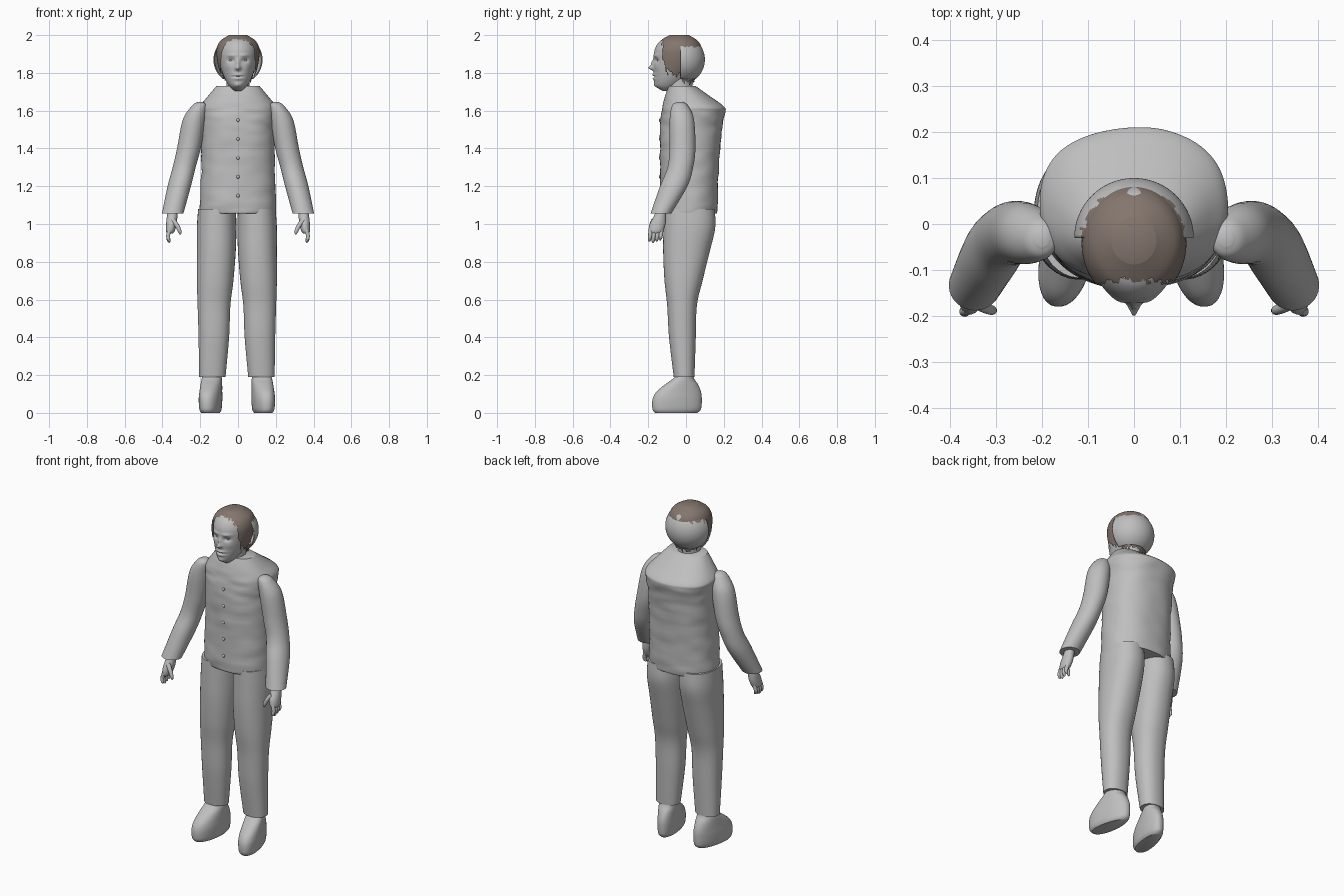
import bpy, bmesh, math
from mathutils import Vector, noise

if "Cube" in bpy.data.objects:
    bpy.data.objects.remove(bpy.data.objects["Cube"], do_unlink=True)


def material(name, rgb):
    m = bpy.data.materials.new(name)
    m.use_nodes = True
    m.diffuse_color = (*rgb, 1)
    bsdf = m.node_tree.nodes["Principled BSDF"]
    bsdf.inputs["Base Color"].default_value = (*rgb, 1)
    bsdf.inputs["Roughness"].default_value = 0.7
    return m


GREY = material("light grey", (0.52, 0.52, 0.52))
BROWN = material("brown hair", (0.23, 0.18, 0.155))


def finish(name, bm, mats=(GREY,), angle=50):
    bmesh.ops.recalc_face_normals(bm, faces=bm.faces)
    me = bpy.data.meshes.new(name)
    bm.to_mesh(me)
    bm.free()
    for m in mats:
        me.materials.append(m)
    ob = bpy.data.objects.new(name, me)
    bpy.context.collection.objects.link(ob)
    bpy.ops.object.select_all(action="DESELECT")
    bpy.context.view_layer.objects.active = ob
    ob.select_set(True)
    bpy.ops.object.shade_smooth_by_angle(angle=math.radians(angle))
    return ob


def spline(rows, steps):
    """Catmull-Rom refinement of a list of equal-length tuples."""
    rows = [Vector(r) for r in rows]
    out = []
    for i in range(len(rows) - 1):
        a, b, c, d = (rows[max(0, min(len(rows) - 1, i + k))] for k in (-1, 0, 1, 2))
        for s in range(steps):
            t = s / steps
            out.append(b + (c - a) * (t / 2) + (a * 2 - b * 5 + c * 4 - d) * (t * t / 2)
                       + (b * 3 - a - c * 3 + d) * (t ** 3 / 2))
    return out + [rows[-1]]


def loft(rows, steps=5, n=40, power=2.0, deform=None):
    """Stack of rounded sections; a row is (z, centre x, half width, front y, back y)."""
    bm = bmesh.new()
    rings = []
    for z, cx, rx, yf, yb in spline(rows, steps):
        ring = []
        for i in range(n):
            a = math.tau * (i + 0.5) / n
            c, s = math.cos(a), math.sin(a)
            p = Vector((cx + rx * math.copysign(abs(c) ** (2 / power), c),
                        (yf + yb) / 2 + (yb - yf) / 2 * math.copysign(abs(s) ** (2 / power), s), z))
            ring.append(bm.verts.new(deform(p) if deform else p))
        rings.append(ring)
    for a, b in zip(rings, rings[1:]):
        for i in range(n):
            bm.faces.new((a[i], a[(i + 1) % n], b[(i + 1) % n], b[i]))
    bm.faces.new(rings[0])
    bm.faces.new(rings[-1])
    return bm


def flip(bm, side, shift=0.0):
    for v in bm.verts:
        v.co.x = v.co.x * side + shift
    return bm


def tube(name, path, side):
    """Rounded finger along points (x, y, z, radius)."""
    bm = bmesh.new()
    rings = []
    pts = spline(path, 4)
    for i, p in enumerate(pts):
        d = (pts[min(i + 1, len(pts) - 1)] - pts[max(i - 1, 0)]).to_3d().normalized()
        u = d.cross(Vector((1, 0, 0))).normalized()
        w = d.cross(u)
        rings.append([bm.verts.new(p.to_3d() + (u * math.cos(a) + w * math.sin(a)) * p.w)
                      for a in (math.tau * k / 10 for k in range(10))])
    for a, b in zip(rings, rings[1:]):
        for i in range(10):
            bm.faces.new((a[i], a[(i + 1) % 10], b[(i + 1) % 10], b[i]))
    bm.faces.new(rings[0])
    bm.faces.new(rings[-1])
    finish(name, flip(bm, side))


def ellipsoid(name, centre, size, mats=(GREY,)):
    bm = bmesh.new()
    bmesh.ops.create_uvsphere(bm, u_segments=16, v_segments=10, radius=1)
    for v in bm.verts:
        v.co = Vector(centre) + v.co * Vector(size)
    return finish(name, bm, mats)


# Jacket body with soft cloth folds
def folds(p):
    f = noise.noise(Vector((p.x * 9, p.y * 9, p.z * 24))) * 0.005
    centre = Vector((0, 0.02, p.z))
    return p + (p - centre).normalized() * f * min(1, max(0, (1.68 - p.z) * 12))


torso = [(1.055, 0, 0.195, -0.13, 0.162), (1.09, 0, 0.202, -0.137, 0.166), (1.3, 0, 0.194, -0.137, 0.175),
         (1.5, 0, 0.195, -0.138, 0.19), (1.59, 0, 0.203, -0.13, 0.207), (1.625, 0, 0.2, -0.124, 0.197),
         (1.68, 0, 0.157, -0.11, 0.122), (1.73, 0, 0.115, -0.092, 0.052)]
finish("jacket_body", loft(torso, 9, 80, 2.3, folds))
for i in range(5):
    ellipsoid("jacket_button", (0, -0.138, 1.15 + i * 0.1), (0.009, 0.006, 0.009))

# Arms, hands, legs and feet on both sides
arm = [(1.645, 0.2, 0.015, -0.05, -0.015), (1.625, 0.205, 0.04, -0.075, 0.012), (1.55, 0.232, 0.061, -0.087, 0.043),
       (1.4, 0.26, 0.063, -0.088, 0.05), (1.3, 0.285, 0.061, -0.098, 0.038), (1.2, 0.311, 0.062, -0.138, 0.008),
       (1.055, 0.346, 0.057, -0.188, -0.078)]
palm = [(1.08, 0.345, 0.026, -0.16, -0.105), (1.045, 0.348, 0.028, -0.168, -0.105),
        (1.0, 0.353, 0.028, -0.192, -0.108), (0.965, 0.358, 0.024, -0.197, -0.12), (0.95, 0.36, 0.016, -0.19, -0.13)]
leg = [(1.08, 0.105, 0.1, -0.118, 0.152), (0.98, 0.107, 0.105, -0.12, 0.155), (0.85, 0.109, 0.103, -0.121, 0.125),
       (0.7, 0.115, 0.097, -0.114, 0.088), (0.57, 0.121, 0.087, -0.1, 0.058), (0.4, 0.122, 0.081, -0.09, 0.052),
       (0.19, 0.13, 0.07, -0.065, 0.045)]
foot = [(0.0, 0.13, 0.046, -0.165, 0.06), (0.02, 0.13, 0.056, -0.178, 0.08), (0.07, 0.13, 0.06, -0.178, 0.084),
        (0.11, 0.13, 0.059, -0.158, 0.08), (0.15, 0.13, 0.058, -0.112, 0.064), (0.18, 0.13, 0.056, -0.07, 0.044),
        (0.21, 0.13, 0.05, -0.045, 0.035)]


def foot_shape(p):
    # Toes turn outwards and are wider than the heel
    p.x = 0.13 + (p.x - 0.13) * (0.93 - p.y * 0.7) - p.y * 0.16
    return p


for side, label in ((1, "left"), (-1, "right")):
    finish(label + "_sleeve", flip(loft(arm, 7, 36), side))
    finish(label + "_hand", flip(loft(palm, 5, 24), side))
    finish(label + "_trouser_leg", flip(loft(leg, 7, 40, 2.2), side, -0.006))
    finish(label + "_foot", flip(loft(foot, 5, 40, 2.2, foot_shape), side, -0.006))
    for i in range(4):
        y = -0.187 + i * 0.019
        tip = 0.903 + 0.006 * abs(i - 1)
        tube(label + "_finger", [(0.36, y, 0.975, 0.011), (0.37, y - 0.003, 0.94, 0.0105),
                                 (0.367, y - 0.006, tip + 0.01, 0.009), (0.36, y - 0.006, tip, 0.004)], side)
    tube(label + "_thumb", [(0.345, -0.17, 1.02, 0.014), (0.322, -0.183, 0.99, 0.012),
                            (0.308, -0.188, 0.96, 0.01), (0.306, -0.188, 0.945, 0.004)], side)

# Head with a modelled face
head = [(1.705, 0, 0.018, -0.125, -0.085), (1.73, 0, 0.046, -0.16, -0.03), (1.77, 0, 0.07, -0.17, 0.02),
        (1.82, 0, 0.088, -0.171, 0.06), (1.88, 0, 0.099, -0.171, 0.08), (1.93, 0, 0.099, -0.163, 0.083),
        (1.97, 0, 0.08, -0.135, 0.062), (1.993, 0, 0.035, -0.085, 0.015)]
# Feature: (x, z, spread x, spread z, push)
FEATURES = [(0, 1.826, 0.013, 0.012, 0.027), (0, 1.85, 0.009, 0.02, 0.014), (0.037, 1.866, 0.018, 0.011, -0.013),
            (0.035, 1.893, 0.025, 0.008, 0.006), (0, 1.79, 0.026, 0.006, 0.008), (0, 1.78, 0.03, 0.003, -0.007),
            (0, 1.768, 0.022, 0.006, 0.007), (0, 1.735, 0.022, 0.012, 0.006), (0.05, 1.83, 0.02, 0.02, 0.004)]


def face(p):
    if p.y < -0.06:
        push = sum(d * math.exp(-((abs(p.x) - x) / sx) ** 2 - ((p.z - z) / sz) ** 2)
                   for x, z, sx, sz, d in FEATURES)
        p.y -= push
    return p


finish("head", loft(head, 12, 96, 2.0, face), angle=70)
for x in (-0.036, 0.036):
    ellipsoid("eye", (x, -0.141, 1.866), (0.014, 0.012, 0.007))
neck = [(1.64, 0, 0.075, -0.1, 0.045), (1.72, 0, 0.062, -0.1, 0.035), (1.8, 0, 0.062, -0.1, 0.04)]
finish("neck", loft(neck))


# Ragged hair over the temples and crown
def ragged(p, scale):
    return noise.noise(Vector((p.x * scale, p.y * scale, p.z * scale * 0.25)))


hair = [(z + 0.007 * (z > 1.98), cx, rx + 0.013, yf - 0.002, yb) for z, cx, rx, yf, yb in head[2:]]
bm = loft(hair, 14, 160)


def is_bare(f):
    c = f.calc_center_median()
    r = ragged(c, 90)
    hairline = -0.125 + 0.35 * max(0, 1.88 - c.z) + 0.014 * r
    return c.y < hairline or c.y > -0.005 + 0.01 * r and c.z < 1.94 or c.z < 1.795 + 0.035 * r


bmesh.ops.delete(bm, geom=[f for f in bm.faces if is_bare(f)], context="FACES")
finish("temple_hair", bm, (BROWN,))

# Rounded shell behind the head, partly brown on top
bm = bmesh.new()
bmesh.ops.create_uvsphere(bm, u_segments=128, v_segments=80, radius=0.13)
bmesh.ops.translate(bm, verts=bm.verts, vec=(0, -0.03, 1.87))
bmesh.ops.delete(bm, geom=[v for v in bm.verts if v.co.y < -0.031 or v.co.z < 1.765], context="VERTS")
for f in bm.faces:
    c = f.calc_center_median()
    r = ragged(c, 60)
    locks = c.y < 0.06 + 0.025 * r and abs(c.x) > 0.028 + 0.01 * r
    f.material_index = int(c.z > 1.935 + 0.03 * r and (locks or c.y < 0.025))
shell = finish("back_head_shell", bm, (GREY, BROWN))
solid = shell.modifiers.new("thickness", "SOLIDIFY")
solid.thickness = 0.006
solid.offset = -1

# Hair at the nape, under the shell
nape = [(1.735, 0, 0.064, -0.05, 0.04), (1.765, 0, 0.072, -0.05, 0.047), (1.79, 0, 0.08, -0.05, 0.052)]
bm = loft(nape, 6, 96)
bmesh.ops.delete(bm, geom=[f for f in bm.faces if len(f.verts) > 4 or f.calc_center_median().y < -0.02
                           or f.calc_center_median().z < 1.752 + 0.03 * ragged(f.calc_center_median(), 80)],
                 context="FACES")
finish("nape_hair", bm, (BROWN,))
